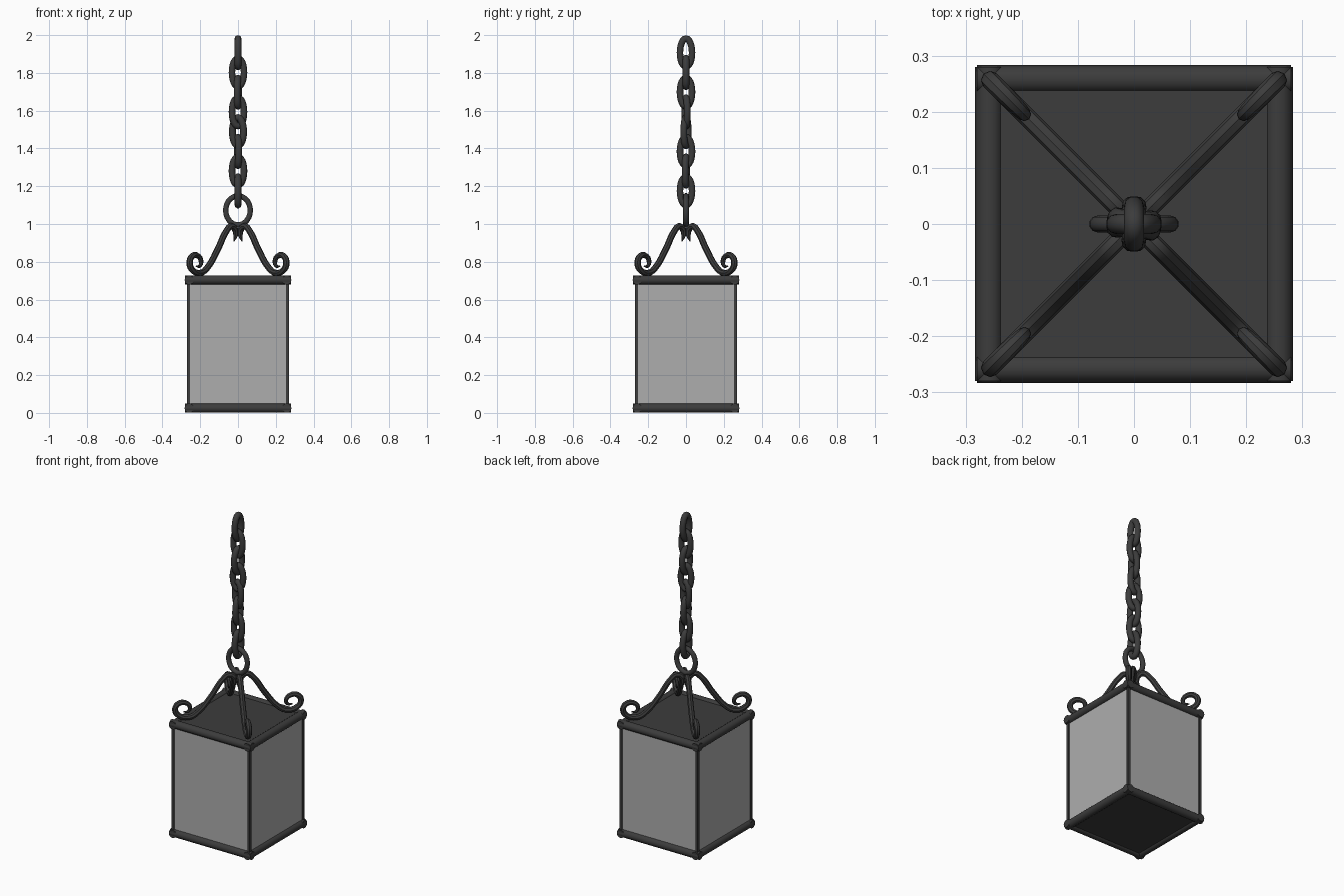
import bpy, math
from mathutils import Matrix

if "Cube" in bpy.data.objects:
    bpy.data.objects.remove(bpy.data.objects["Cube"])


def material(name, v, a=1.0):
    m = bpy.data.materials.new(name)
    m.diffuse_color = (v, v, v, a)
    m.use_nodes = True
    m.node_tree.nodes["Principled BSDF"].inputs["Base Color"].default_value = m.diffuse_color
    return m


IRON = material("dark_iron", 0.045)
GLASS = material("pale_glass", 0.42)


def tube(name, pts, r, kind='POLY', cyclic=False, radii=None, res=3):
    """Round bar swept along a path, turned into a smooth mesh."""
    cu = bpy.data.curves.new(name, 'CURVE')
    cu.dimensions = '3D'
    cu.bevel_depth = r
    cu.bevel_resolution = res
    cu.resolution_u = 5
    cu.use_fill_caps = True
    sp = cu.splines.new(kind)
    store = sp.bezier_points if kind == 'BEZIER' else sp.points
    store.add(len(pts) - 1)
    for i, p in enumerate(pts):
        if kind == 'BEZIER':
            store[i].co = p
            store[i].handle_left_type = store[i].handle_right_type = 'AUTO'
        else:
            store[i].co = (*p, 1)
        store[i].radius = radii[i] if radii else 1
    sp.use_cyclic_u = cyclic
    ob = bpy.data.objects.new(name, cu)
    bpy.context.collection.objects.link(ob)
    bpy.ops.object.select_all(action='DESELECT')
    bpy.context.view_layer.objects.active = ob
    ob.select_set(True)
    bpy.ops.object.convert(target='MESH')
    ob = bpy.context.object
    ob.data.materials.clear()
    ob.data.materials.append(IRON)
    bpy.ops.object.shade_smooth_by_angle(angle=math.radians(40))
    return ob


def box(name, loc, size, mat):
    bpy.ops.mesh.primitive_cube_add(size=1, location=loc)
    ob = bpy.context.object
    ob.name = name
    ob.data.transform(Matrix.Diagonal((*size, 1)))
    ob.data.materials.append(mat)
    return ob


def oval(name, z, half_w, half_h, r, angle, n=24):
    """Upright oval chain ring turned about z by angle (degrees)."""
    pts = []
    for i in range(n):
        t = 2 * math.pi * i / n
        pts.append(((half_w - r) * math.cos(t), 0, (half_h - r) * math.sin(t)))
    ob = tube(name, pts, r, cyclic=True)
    ob.data.transform(Matrix.Translation((0, 0, z)) @ Matrix.Rotation(math.radians(angle), 4, 'Z'))
    return ob


# Round rails around the top and bottom of the lantern
E, R = 0.258, 0.025
for level, z in (("bottom", R), ("top", 0.704)):
    for i in range(4):
        bar = tube(f"{level}_rail_{i}", [(-0.28, -E, z), (0.28, -E, z)], R)
        bar.data.transform(Matrix.Rotation(i * math.pi / 2, 4, 'Z'))

# Closing plates
box("roof_plate", (0, 0, 0.712), (0.51, 0.51, 0.012), IRON)
box("floor_plate", (0, 0, 0.018), (0.51, 0.51, 0.012), IRON)

# Glass panes and slim corner posts
for i in range(4):
    rot = Matrix.Rotation(i * math.pi / 2, 4, 'Z')
    pane = box(f"glass_pane_{i}", (0, 0, 0), (0.515, 0.006, 0.65), GLASS)
    pane.data.transform(rot @ Matrix.Translation((0, -0.26, 0.365)))
    post = box(f"corner_post_{i}", (0, 0, 0), (0.016, 0.016, 0.65), IRON)
    post.data.transform(rot @ Matrix.Translation((0.262, -0.262, 0.365)))

# Scrolled arms from the corners up to the hanging ring
profile = [(0.022, 0.907, 0.15), (0.012, 0.945, 0.8), (0.018, 0.975, 1), (0.038, 0.988, 1),
           (0.058, 0.968, 1), (0.11, 0.86, 1), (0.160, 0.772, 1), (0.195, 0.742, 1),
           (0.240, 0.755, 1), (0.256, 0.795, 1), (0.242, 0.83, 1), (0.215, 0.833, 0.9),
           (0.196, 0.805, 0.75), (0.202, 0.778, 0.55), (0.222, 0.776, 0.2)]
for i in range(4):
    arm = tube(f"scroll_arm_{i}", [(x * math.sqrt(2), 0, z) for x, z, _ in profile], 0.017,
               'BEZIER', radii=[p[2] for p in profile], res=2)
    arm.data.transform(Matrix.Rotation(math.pi / 4 + i * math.pi / 2, 4, 'Z'))

# Hanging ring and chain
oval("hanging_ring", 1.072, 0.08, 0.092, 0.015, 0, 28)
for i, angle in enumerate((90, 0, 82, 12, -22, 97, -8, 90)):
    oval(f"chain_link_{i}", 1.907 - i * 0.1045, 0.05, 0.093, 0.018, angle)
